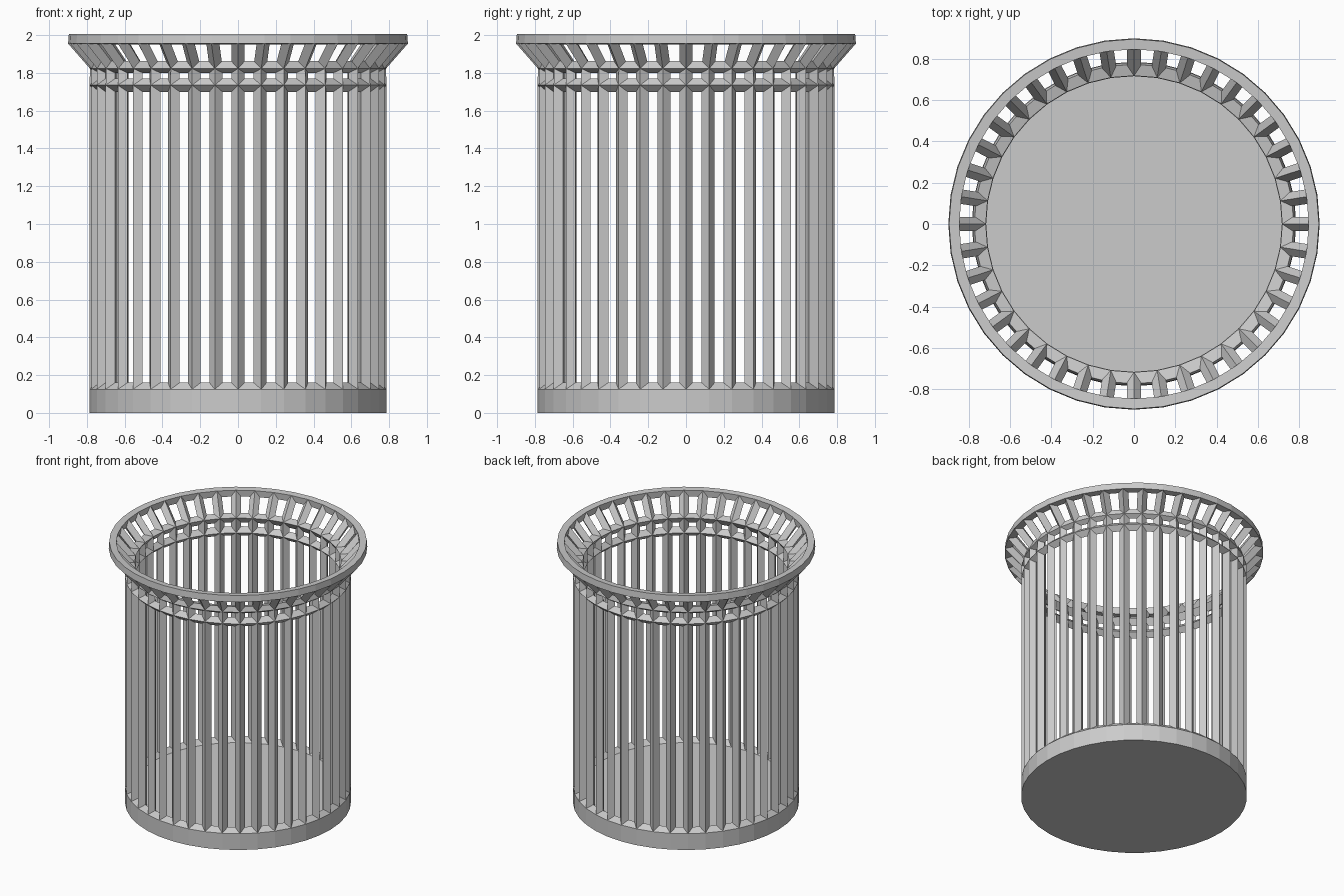
import bpy, bmesh
from math import cos, sin, tau

if "Cube" in bpy.data.objects:
    bpy.data.objects.remove(bpy.data.objects["Cube"])

SIDES = 40
# centre line of the lattice wall: (radius, height)
PROFILE = [(0.751, 0.125), (0.751, 1.735), (0.751, 1.835), (0.873, 1.978)]


def add_object(name, bm):
    bmesh.ops.recalc_face_normals(bm, faces=bm.faces)
    mesh = bpy.data.meshes.new(name)
    bm.to_mesh(mesh)
    bm.free()
    obj = bpy.data.objects.new(name, mesh)
    bpy.context.collection.objects.link(obj)
    return obj


def lathe(bm, profile):
    rings = [[bm.verts.new((r * cos(tau * i / SIDES), r * sin(tau * i / SIDES), z))
              for i in range(SIDES)] for r, z in profile]
    for low, high in zip(rings, rings[1:]):
        for i in range(SIDES):
            j = (i + 1) % SIDES
            bm.faces.new((low[i], low[j], high[j], high[i]))
    return rings


# barred wall with two hoops and flared rim: open lathe turned into struts
bm = bmesh.new()
lathe(bm, PROFILE)
wall = add_object("basket_wall", bm)
wire = wall.modifiers.new("struts", 'WIREFRAME')
wire.thickness = 0.07
wire.offset = 0.0
wire.use_boundary = True
wire.use_replace = True
wire.use_even_offset = True
wire.use_relative_offset = False

# solid base slab
bm = bmesh.new()
bottom, top = lathe(bm, [(0.786, 0.0), (0.786, 0.125)])
bm.faces.new(bottom[::-1])
bm.faces.new(top)
add_object("basket_base", bm)
